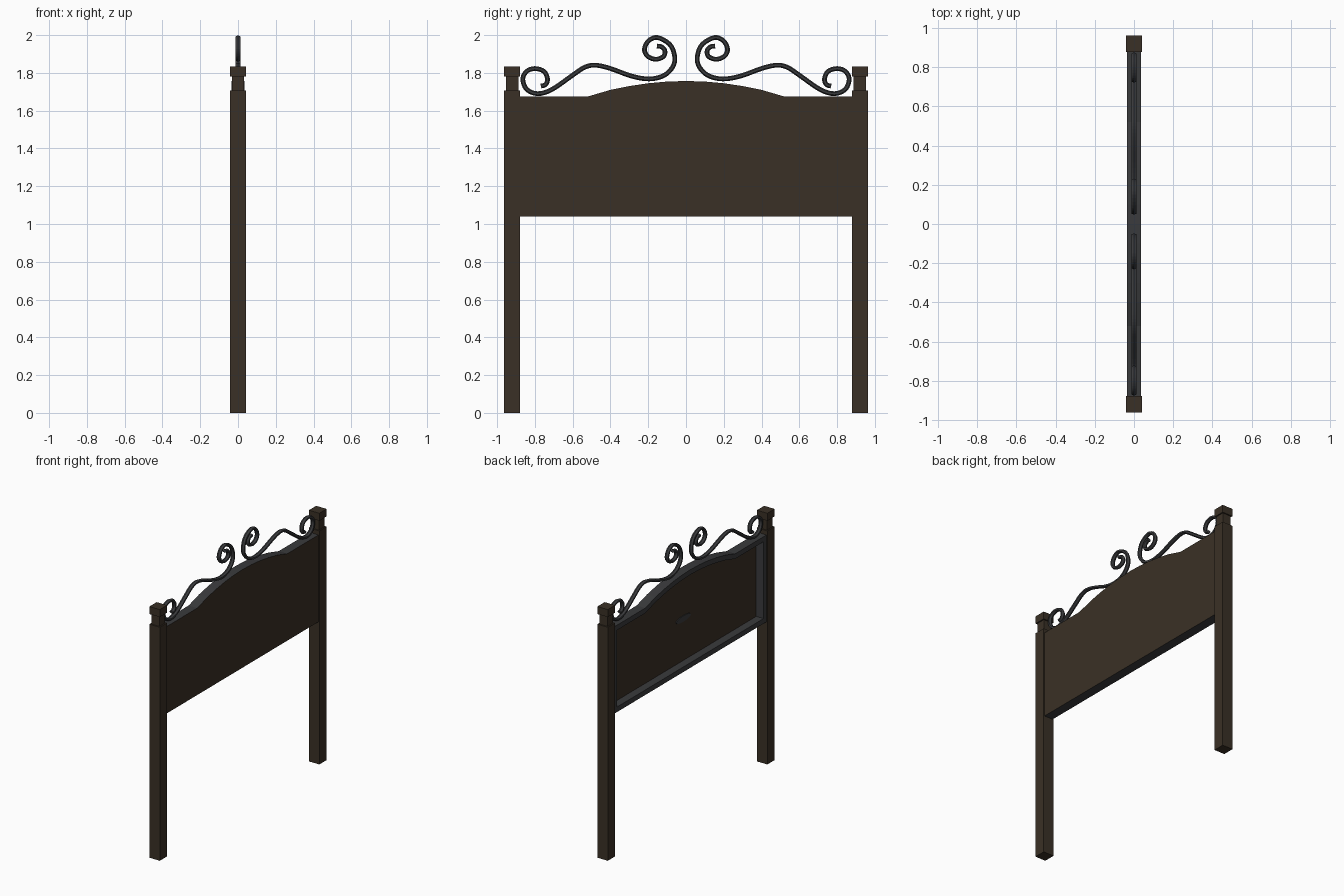
import bpy, bmesh, math
from mathutils import Vector

if "Cube" in bpy.data.objects:
    bpy.data.objects.remove(bpy.data.objects["Cube"])


def material(name, rgb):
    m = bpy.data.materials.new(name)
    m.diffuse_color = (*rgb, 1)
    m.use_nodes = True
    m.node_tree.nodes["Principled BSDF"].inputs["Base Color"].default_value = m.diffuse_color
    return m


WOOD = material("dark brown wood", (0.042, 0.030, 0.019))
IRON = material("charcoal iron", (0.042, 0.043, 0.046))


def finish(name, bm, *mats):
    bmesh.ops.recalc_face_normals(bm, faces=bm.faces)
    me = bpy.data.meshes.new(name)
    bm.to_mesh(me)
    bm.free()
    for m in mats:
        me.materials.append(m)
    ob = bpy.data.objects.new(name, me)
    bpy.context.collection.objects.link(ob)
    return ob


def bridge(bm, a, b):
    n = len(a)
    for i in range(n):
        j = (i + 1) % n
        bm.faces.new((a[i], a[j], b[j], b[i]))


def ring(bm, x, pts):
    return [bm.verts.new((x, y, z)) for y, z in pts]


# Posts: shaft, narrow neck and square cap in one stepped profile
PROFILE = [(0.042, 0), (0.042, 1.706), (0.033, 1.706), (0.033, 1.78),
           (0.042, 1.78), (0.042, 1.835)]
for side, label in ((-1, "left"), (1, "right")):
    bm = bmesh.new()
    loops = [[bm.verts.new((sx * h, side * 0.921 + sy * h, z))
              for sx, sy in ((-1, -1), (1, -1), (1, 1), (-1, 1))]
             for h, z in PROFILE]
    for a, b in zip(loops, loops[1:]):
        bridge(bm, a, b)
    bm.faces.new(loops[0])
    bm.faces.new(loops[-1])
    finish(label + "_post", bm, WOOD)


# Arched outline of the headboard
def outline(inset):
    half = [(0.52, 1.675), (0.40, 1.71), (0.30, 1.73), (0.20, 1.745), (0.10, 1.754)]
    w, lo = 0.882 - inset, 1.04 + inset
    right = [(w, lo), (w, 1.675 - inset)] + [(y, z - inset) for y, z in half]
    return right + [(0, 1.757 - inset)] + [(-y, z) for y, z in reversed(right)]


# Frame: deep rim around the recess
bm = bmesh.new()
X0, X1 = -0.035, 0.024
loops = [ring(bm, X0, outline(0)), ring(bm, X1, outline(0)),
         ring(bm, X1, outline(0.037)), ring(bm, X0, outline(0.037))]
for i in range(4):
    bridge(bm, loops[i], loops[(i + 1) % 4])
finish("headboard_frame", bm, IRON)

# Panel: wooden broad faces, dark edges
bm = bmesh.new()
a, b = ring(bm, X1, outline(0)), ring(bm, 0.035, outline(0))
bridge(bm, a, b)
for loop in (a, b):
    bm.faces.new(loop)
bm.normal_update()
for f in bm.faces:
    f.material_index = 0 if abs(f.normal.x) > 0.5 else 1
finish("headboard_panel", bm, WOOD, IRON)

# Small plain oval plate in the recess
bm = bmesh.new()
oval = [(0.085 * math.cos(t * math.tau / 16), 1.385 + 0.022 * math.sin(t * math.tau / 16))
        for t in range(16)]
a, b = ring(bm, X1 - 0.005, oval), ring(bm, X1, oval)
bridge(bm, a, b)
bm.faces.new(a)
bm.faces.new(b)
finish("oval_plate", bm, IRON)

# Iron scrolls: ridged bar swept along a double spiral, then mirrored
PATH = [(-.768, 1.730), (-.744, 1.738), (-.733, 1.768), (-.752, 1.808), (-.80, 1.823),
        (-.844, 1.808), (-.864, 1.767), (-.844, 1.714), (-.786, 1.69), (-.71, 1.712),
        (-.60, 1.788), (-.54, 1.828), (-.484, 1.841), (-.405, 1.825), (-.288, 1.783),
        (-.193, 1.768), (-.114, 1.788), (-.067, 1.838), (-.061, 1.894), (-.087, 1.952),
        (-.151, 1.987), (-.198, 1.970), (-.220, 1.926), (-.204, 1.889), (-.161, 1.872),
        (-.119, 1.887), (-.112, 1.918), (-.130, 1.938), (-.154, 1.942)]


def smooth_path(points, steps):
    p = [Vector(q) for q in points]
    p = [2 * p[0] - p[1]] + p + [2 * p[-1] - p[-2]]
    out = []
    for i in range(1, len(p) - 2):
        p0, p1, p2, p3 = p[i - 1:i + 3]
        for s in range(steps):
            t = s / steps
            out.append(0.5 * (2 * p1 + (p2 - p0) * t + (2 * p0 - 5 * p1 + 4 * p2 - p3) * t * t
                              + (3 * p1 - p0 - 3 * p2 + p3) * t ** 3))
    return out + [p[-2]]


SECTION = [(0, 0.0125), (0.014, 0.006), (0.014, -0.006),
           (0, -0.0125), (-0.014, -0.006), (-0.014, 0.006)]
for side, label in ((1, "left"), (-1, "right")):
    bm = bmesh.new()
    path = smooth_path(PATH, 4)
    loops = []
    for i, c in enumerate(path):
        d = (path[min(i + 1, len(path) - 1)] - path[max(i - 1, 0)]).normalized()
        loops.append([bm.verts.new((x, side * (c.x - d.y * r), c.y + d.x * r))
                      for x, r in SECTION])
    for a, b in zip(loops, loops[1:]):
        bridge(bm, a, b)
    bm.faces.new(loops[0])
    bm.faces.new(loops[-1])
    finish(label + "_scroll", bm, IRON)
